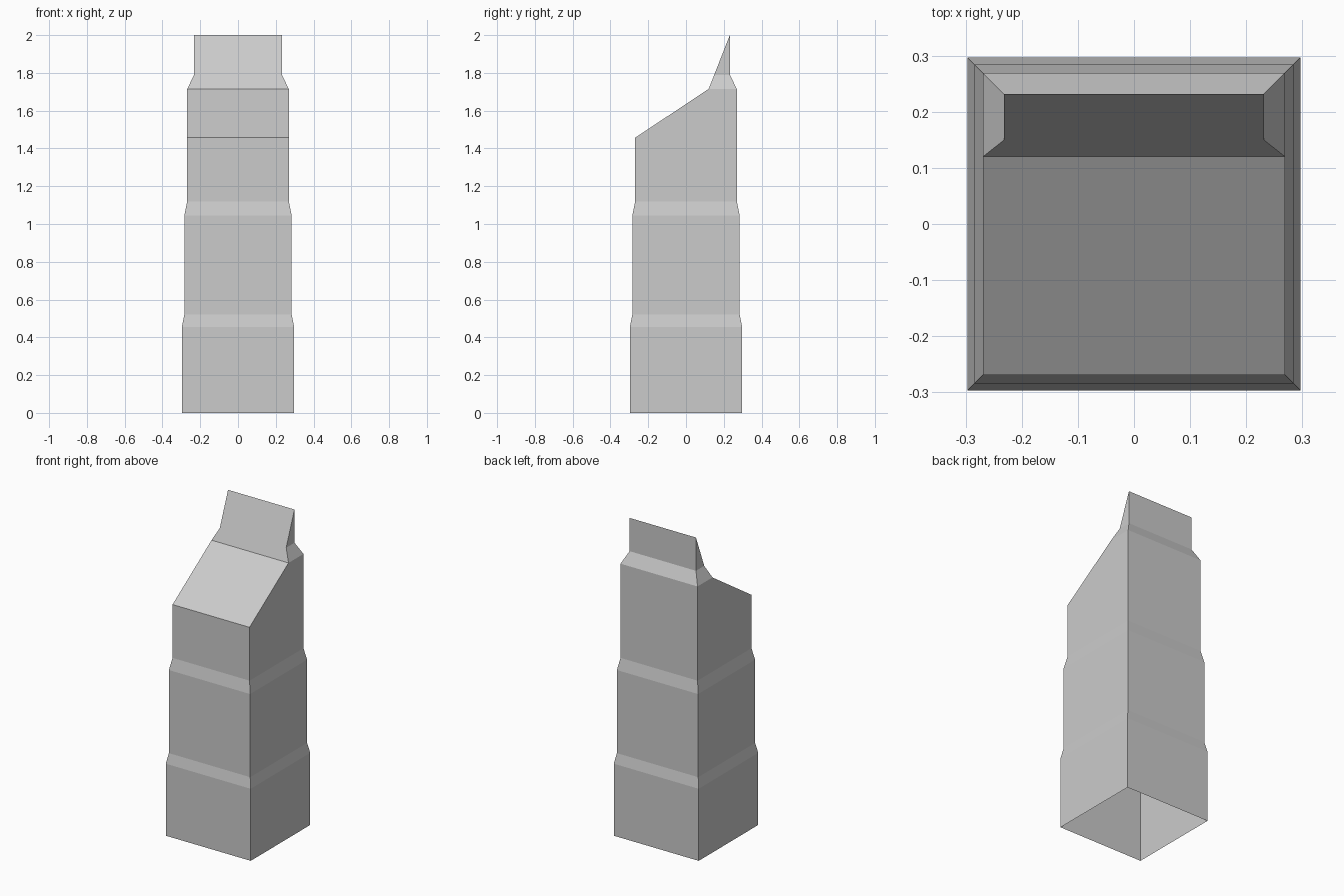
import bpy
import bmesh

if "Cube" in bpy.data.objects:
    bpy.data.objects.remove(bpy.data.objects["Cube"])

# One plain grey for the whole tower
grey = bpy.data.materials.new("concrete grey")
grey.diffuse_color = (0.6, 0.6, 0.6, 1.0)
grey.use_nodes = True
grey.node_tree.nodes["Principled BSDF"].inputs["Base Color"].default_value = grey.diffuse_color

SLOPE_Y, SLOPE_LOW, SLOPE_HIGH = 0.12, 1.457, 1.715
SHAFT = 0.269     # half width of the upper shaft
CROWN = 0.232     # half width of the crown

bm = bmesh.new()


def ring(half, z):
    """Square ring: front left, front right, back right, back left."""
    return [bm.verts.new((x * half, y * half, z))
            for x, y in ((-1, -1), (1, -1), (1, 1), (-1, 1))]


def pair(half, y, z):
    """Left and right vertex."""
    return [bm.verts.new((s * half, y, z)) for s in (-1, 1)]


# Stepped shaft, open underneath
levels = [(0.297, 0), (0.297, 0.455), (0.284, 0.52),
          (0.284, 1.045), (SHAFT, 1.12)]
rings = [ring(h, z) for h, z in levels]
for low, high in zip(rings, rings[1:]):
    for i in range(4):
        j = (i + 1) % 4
        bm.faces.new((low[i], low[j], high[j], high[i]))

# Upper shaft with sloping roof, then the tapered wedge crown
base = rings[-1]
eave = pair(SHAFT, -SHAFT, SLOPE_LOW)
ridge = pair(SHAFT, SLOPE_Y, SLOPE_HIGH)
back = pair(SHAFT, SHAFT, SLOPE_HIGH)
neck_front = pair(CROWN, 0.1495, 1.79)
neck_back = pair(CROWN, CROWN, 1.79)
tip = pair(CROWN, CROWN, 2.0)

bm.faces.new((base[0], base[1], eave[1], eave[0]))
bm.faces.new((base[2], base[3], back[0], back[1]))
bm.faces.new((eave[0], eave[1], ridge[1], ridge[0]))
bm.faces.new((ridge[0], ridge[1], neck_front[1], neck_front[0]))
bm.faces.new((neck_front[0], neck_front[1], tip[1], tip[0]))
bm.faces.new((back[1], back[0], neck_back[0], neck_back[1]))
bm.faces.new((neck_back[1], neck_back[0], tip[0], tip[1]))
for s, (front_base, back_base) in enumerate(((base[0], base[3]),
                                             (base[1], base[2]))):
    bm.faces.new((front_base, back_base, back[s], ridge[s], eave[s]))
    bm.faces.new((ridge[s], back[s], neck_back[s], neck_front[s]))
    bm.faces.new((neck_front[s], neck_back[s], tip[s]))

bmesh.ops.recalc_face_normals(bm, faces=bm.faces[:])
mesh = bpy.data.meshes.new("tower")
bm.to_mesh(mesh)
bm.free()
mesh.materials.append(grey)
tower = bpy.data.objects.new("tower", mesh)
bpy.context.collection.objects.link(tower)
